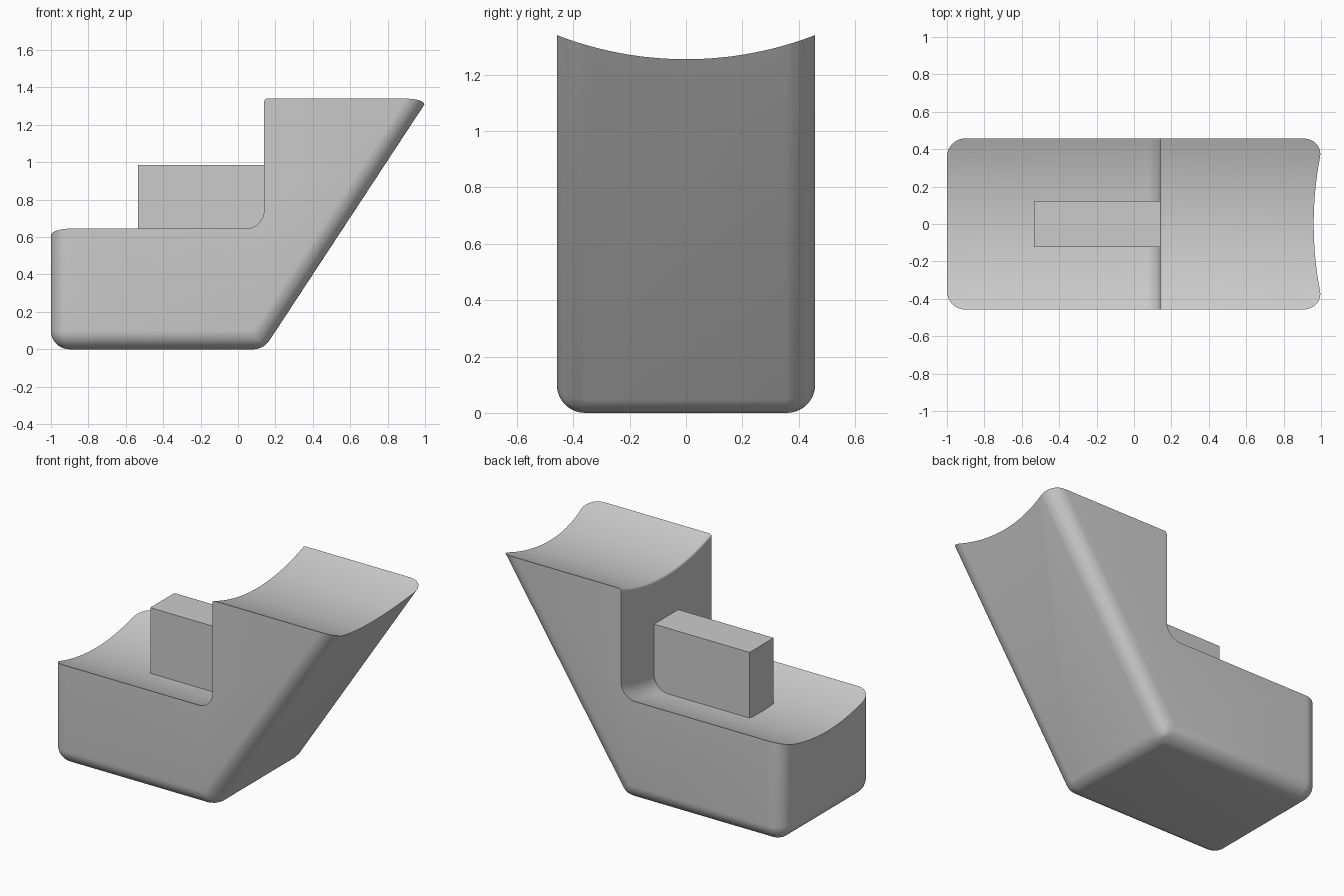
import bpy, bmesh, math

if "Cube" in bpy.data.objects:
    bpy.data.objects.remove(bpy.data.objects["Cube"], do_unlink=True)

HALF = 0.458      # half width of the body
RADIUS = 0.1      # edge rounding
SCOOP = 1.27      # radius of the hollow top
WALL = 0.14       # x of the step
DECK, TOP = 0.645, 1.34

grey = bpy.data.materials.new("plain grey")
grey.use_nodes = True
grey.diffuse_color = (0.6, 0.6, 0.6, 1)
grey.node_tree.nodes["Principled BSDF"].inputs["Base Color"].default_value = (0.6, 0.6, 0.6, 1)


def loft(name, sections):
    """Skin equal point loops and cap both ends."""
    bm = bmesh.new()
    rings = [[bm.verts.new(p) for p in s] for s in sections]
    for a, b in zip(rings, rings[1:]):
        for i in range(len(a)):
            j = (i + 1) % len(a)
            bm.faces.new((a[i], a[j], b[j], b[i]))
    bm.faces.new(rings[0])
    bm.faces.new(rings[-1])
    bmesh.ops.recalc_face_normals(bm, faces=bm.faces)
    mesh = bpy.data.meshes.new(name)
    bm.to_mesh(mesh)
    bm.free()
    obj = bpy.data.objects.new(name, mesh)
    bpy.context.collection.objects.link(obj)
    mesh.materials.append(grey)
    return obj


def arc(cx, cz, r, start, end, steps):
    angles = [math.radians(start + (end - start) * i / steps) for i in range(steps + 1)]
    return [(cx + r * math.cos(a), cz + r * math.sin(a)) for a in angles]


# Body: slanted prism, taller than needed, with rounded lower and side edges
outline = [(-1, 0), (0.137, 0), (1.122, 1.5), (-1, 1.5)]
body = loft("body", [[(x, y, z) for x, z in outline] for y in (-HALF, HALF)])
weights = body.data.attributes.new("bevel_weight_edge", 'FLOAT', 'EDGE')
for edge in body.data.edges:
    a, b = (body.data.vertices[v].co for v in edge.vertices)
    if min(a.z, b.z) > 1.4:
        continue
    obtuse = a.x > 0 and b.x > 0 and max(a.z, b.z) < 0.1
    weights.data[edge.index].value = 0.54 if obtuse else 1.0
bevel = body.modifiers.new("rounding", 'BEVEL')
bevel.limit_method = 'WEIGHT'
bevel.width = RADIUS
bevel.segments = 10

# Cutter: stepped profile swept across the hollow curve
step = [(-1.5, DECK)]
step += arc(WALL - RADIUS, DECK + RADIUS, RADIUS, -90, 0, 10)
step += arc(WALL + 0.015, TOP - 0.015, 0.015, 180, 90, 4)
step += [(1.5, TOP)]
sections = []
for i in range(41):
    y = -0.5 + i / 40
    drop = math.sqrt(SCOOP ** 2 - y ** 2) - math.sqrt(SCOOP ** 2 - HALF ** 2)
    sections.append([(x, y, z - drop) for x, z in step] + [(1.5, y, 2), (-1.5, y, 2)])
cutter = loft("step_cutter", sections)
cut = body.modifiers.new("step", 'BOOLEAN')
cut.operation = 'DIFFERENCE'
cut.solver = 'EXACT'
cut.object = cutter

bpy.ops.object.select_all(action='DESELECT')
bpy.context.view_layer.objects.active = body
body.select_set(True)
for name in ("rounding", "step"):
    bpy.ops.object.modifier_apply(modifier=name)
bpy.data.objects.remove(cutter, do_unlink=True)
bpy.ops.object.shade_smooth_by_angle(angle=math.radians(30))

# Central block standing on the deck against the step
block = [(-0.535, 0.5), (0.2, 0.5), (0.2, 0.985), (-0.535, 0.985)]
loft("centre_block", [[(x, y, z) for x, z in block] for y in (-0.122, 0.122)])
